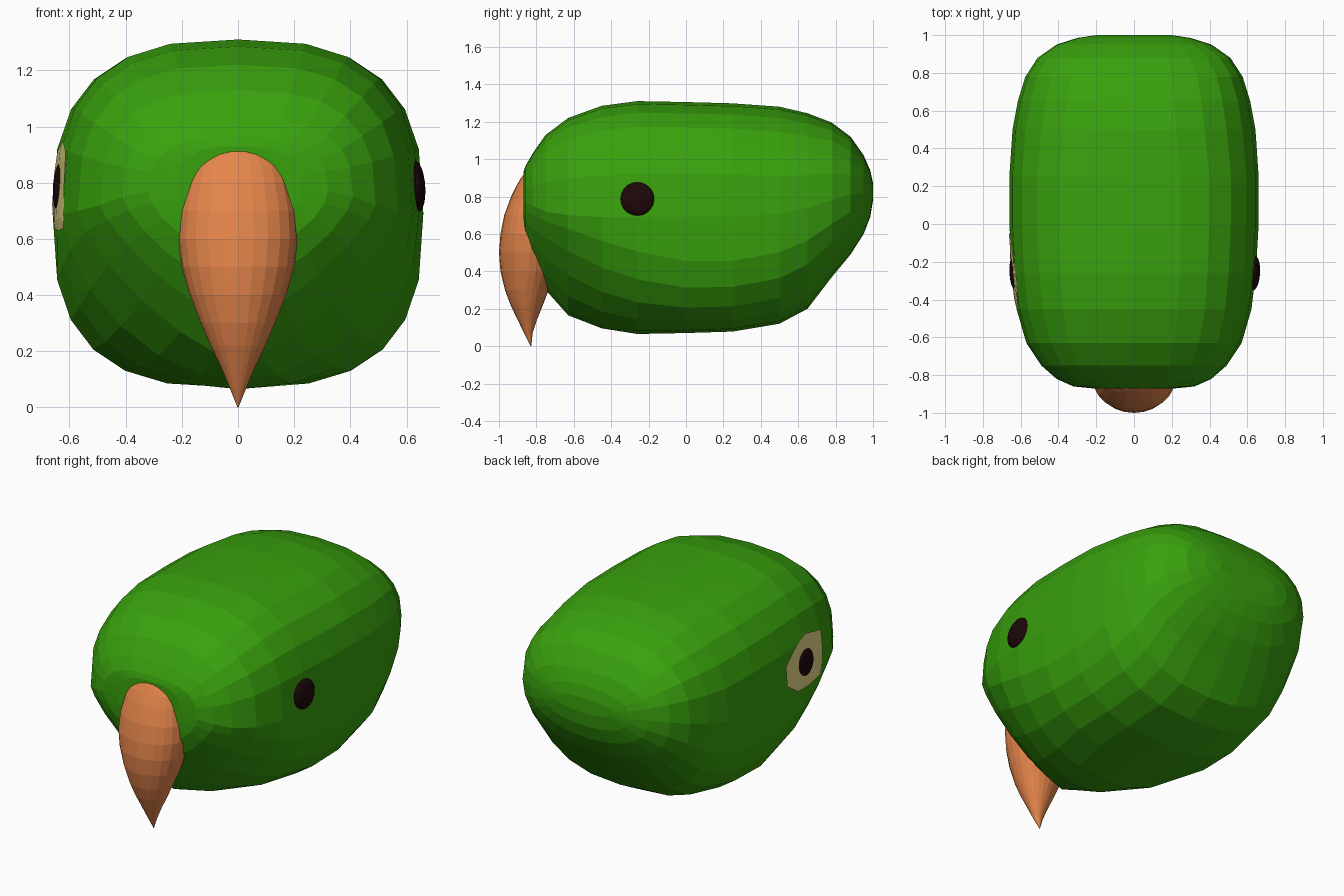
import bpy, bmesh, math
from mathutils import Vector
from mathutils.bvhtree import BVHTree

if "Cube" in bpy.data.objects:
    bpy.data.objects.remove(bpy.data.objects["Cube"])


def material(name, rgb):
    m = bpy.data.materials.new(name)
    m.diffuse_color = (*rgb, 1)
    m.use_nodes = True
    m.node_tree.nodes["Principled BSDF"].inputs["Base Color"].default_value = m.diffuse_color
    return m


GREEN = material("feather_green", (0.04, 0.355, 0.004))
ORANGE = material("beak_orange", (0.78, 0.235, 0.07))
DARK = material("eye_dark", (0.012, 0.002, 0.003))
CREAM = material("eye_patch_cream", (0.82, 0.71, 0.25))


def finish(bm, name, mat, recalc=True):
    if recalc:
        bmesh.ops.recalc_face_normals(bm, faces=bm.faces)
    mesh = bpy.data.meshes.new(name)
    bm.to_mesh(mesh)
    mesh.materials.append(mat)
    obj = bpy.data.objects.new(name, mesh)
    bpy.context.collection.objects.link(obj)
    return obj


def loft(rings):
    bm = bmesh.new()
    loops = [[bm.verts.new(p) for p in ring] for ring in rings]
    n = len(loops[0])
    for a, b in zip(loops, loops[1:]):
        for i in range(n):
            j = (i + 1) % n
            bm.faces.new((a[i], a[j], b[j], b[i]))
    bm.faces.new(loops[0])
    bm.faces.new(loops[-1])
    bmesh.ops.recalc_face_normals(bm, faces=bm.faces)
    return bm


def power(v, n):
    return math.copysign(abs(v) ** (2 / n), v)


# Head: rounded sections along y: y, half width, top, bottom, widest z, lower roundness
SECTIONS = [
    (-0.87, 0.22, 0.93, 0.62, 0.77, 2.0),
    (-0.86, 0.32, 0.96, 0.55, 0.77, 1.7),
    (-0.82, 0.41, 1.03, 0.42, 0.75, 1.4),
    (-0.75, 0.49, 1.13, 0.30, 0.72, 1.3),
    (-0.63, 0.57, 1.22, 0.165, 0.70, 1.35),
    (-0.45, 0.622, 1.285, 0.095, 0.69, 1.75),
    (-0.26, 0.645, 1.31, 0.065, 0.69, 2.2),
    (0.00, 0.66, 1.305, 0.070, 0.69, 2.8),
    (0.25, 0.66, 1.298, 0.078, 0.69, 2.8),
    (0.50, 0.643, 1.28, 0.12, 0.71, 2.6),
    (0.65, 0.615, 1.245, 0.20, 0.74, 2.4),
    (0.78, 0.575, 1.195, 0.37, 0.78, 2.3),
    (0.88, 0.51, 1.12, 0.49, 0.81, 2.2),
    (0.95, 0.41, 1.02, 0.60, 0.82, 2.2),
    (0.985, 0.30, 0.94, 0.69, 0.82, 2.2),
    (1.00, 0.20, 0.87, 0.78, 0.825, 2.2),
]


def head_ring(y, w, top, bottom, mid, low, sides=24):
    ring = []
    for i in range(sides):
        a = 2 * math.pi * i / sides
        c, s = math.cos(a), math.sin(a)
        n = (2.75 if y < 0.4 else 2.55) if s >= 0 else low
        h = top - mid if s >= 0 else mid - bottom
        ring.append((w * power(c, n), y, mid + h * power(s, n)))
    return ring


head = loft([head_ring(*s) for s in SECTIONS])
surface = BVHTree.FromBMesh(head)
finish(head, "head", GREEN)

# Beak: oval sections down z: z, half width, front y, back y
BEAK = [
    (0.912, 0.08, -0.872, -0.76), (0.90, 0.125, -0.882, -0.74),
    (0.86, 0.168, -0.905, -0.72), (0.80, 0.186, -0.935, -0.70),
    (0.70, 0.207, -0.972, -0.69), (0.60, 0.213, -0.992, -0.68),
    (0.50, 0.20, -1.0, -0.67), (0.40, 0.172, -0.992, -0.69),
    (0.30, 0.133, -0.968, -0.735), (0.22, 0.098, -0.938, -0.765),
    (0.14, 0.06, -0.90, -0.797), (0.07, 0.03, -0.866, -0.82),
    (0.0, 0.002, -0.831, -0.827),
]
rings = []
for z, w, front, back in BEAK:
    yc, d = (front + back) / 2, (back - front) / 2
    rings.append([(w * math.cos(math.pi * i / 12), yc + d * math.sin(math.pi * i / 12), z)
                  for i in range(24)])
finish(loft(rings), "beak", ORANGE)


def on_head(side, y, z):
    p, n, _, _ = surface.ray_cast(Vector((side * 2, y, z)), Vector((-side, 0, 0)))
    return p, n


# Pale patch around the left eye, laid on the head surface
OUTLINE = [(-0.05, 0.84), (-0.05, 0.72), (-0.17, 0.64), (-0.30, 0.63), (-0.44, 0.64),
           (-0.46, 0.79), (-0.45, 0.91), (-0.28, 0.95), (-0.15, 0.91)]
bm = bmesh.new()
rows = []
for k in (0.25, 0.5, 0.75, 1.0):
    row = []
    for y, z in OUTLINE:
        p, n = on_head(-1, -0.26 + k * (y + 0.26), 0.785 + k * (z - 0.785))
        row.append(bm.verts.new(p + n * 0.007))
    rows.append(row)
bm.faces.new(rows[0])
for a, b in zip(rows, rows[1:]):
    for i in range(len(a)):
        j = (i + 1) % len(a)
        bm.faces.new((a[i], a[j], b[j], b[i]))
bmesh.ops.recalc_face_normals(bm, faces=bm.faces)
if sum(f.normal.x for f in bm.faces) > 0:
    bmesh.ops.reverse_faces(bm, faces=bm.faces)
finish(bm, "left_eye_patch", CREAM, recalc=False)

# Eyes: flattened balls facing along the head surface
for name, side, radius, depth in (("right_eye", 1, 0.09, 0.028), ("left_eye", -1, 0.085, 0.02)):
    p, n = on_head(side, -0.26, 0.787)
    bm = bmesh.new()
    bmesh.ops.create_uvsphere(bm, u_segments=20, v_segments=12, radius=1)
    for v in bm.verts:
        v.co = Vector((v.co.x * radius, v.co.y * radius, v.co.z * depth))
    eye = finish(bm, name, DARK)
    eye.location = p
    eye.rotation_euler = n.to_track_quat('Z', 'Y').to_euler()
